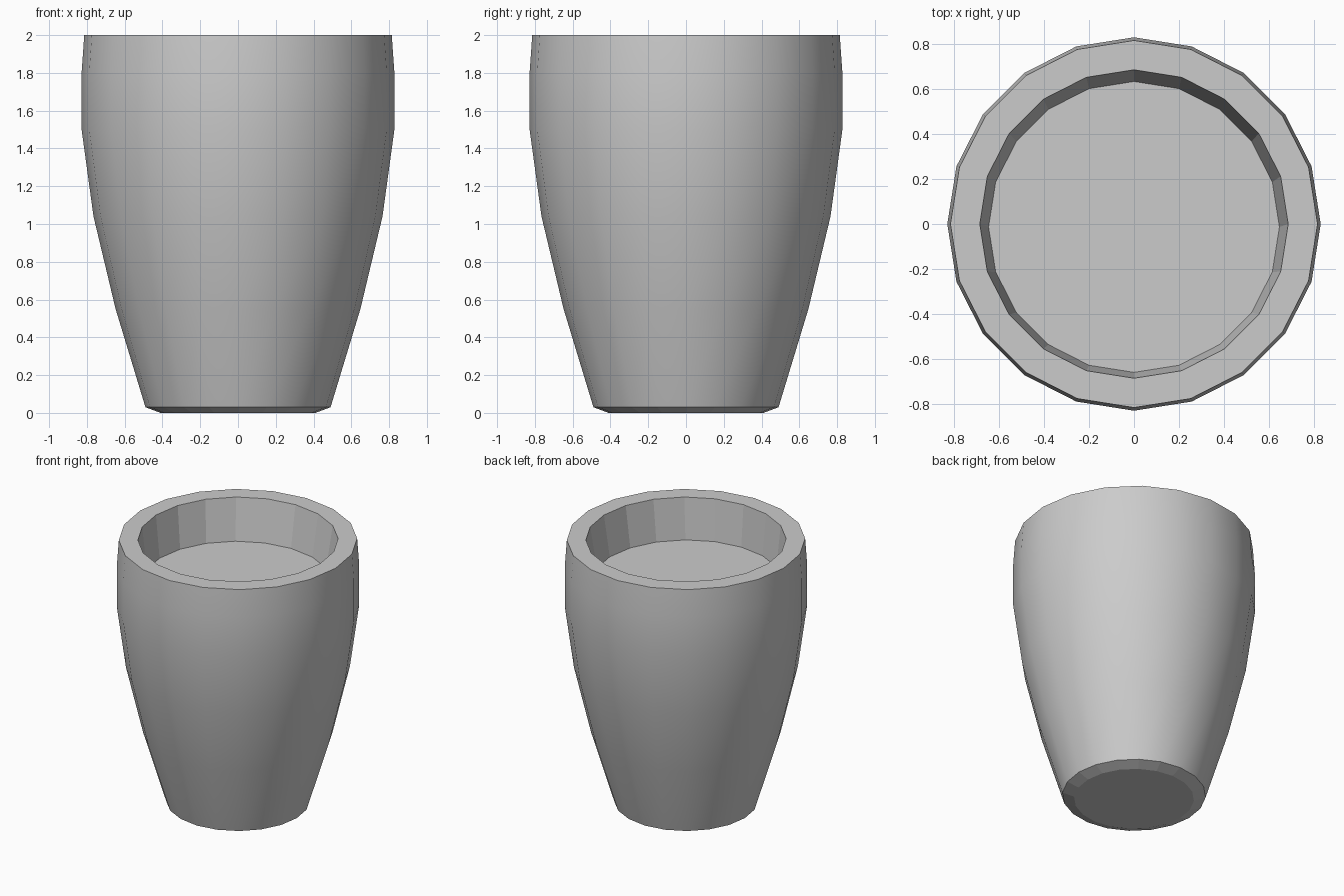
import bpy, bmesh
from math import sin, cos, pi

if "Cube" in bpy.data.objects:
    bpy.data.objects.remove(bpy.data.objects["Cube"])

SIDES = 20


def lathe(name, profile, cap_first=False, cap_last=False, smooth=()):
    """Stack rings given as (radius, z, y offset) and bridge them."""
    bm = bmesh.new()
    rings = []
    for r, z, dy in profile:
        rings.append([bm.verts.new((r * cos(2 * pi * i / SIDES),
                                    r * sin(2 * pi * i / SIDES) + dy, z))
                      for i in range(SIDES)])
    for k in range(len(rings) - 1):
        a, b = rings[k], rings[k + 1]
        for i in range(SIDES):
            j = (i + 1) % SIDES
            f = bm.faces.new((a[i], a[j], b[j], b[i]))
            f.smooth = k in smooth
    if cap_first:
        bm.faces.new(rings[0][::-1])
    if cap_last:
        bm.faces.new(rings[-1])
    bm.normal_update()
    mesh = bpy.data.meshes.new(name)
    bm.to_mesh(mesh)
    bm.free()
    ob = bpy.data.objects.new(name, mesh)
    bpy.context.collection.objects.link(ob)
    return ob


# Cup: chamfered foot, swelling smooth wall, flat rim, faceted inner wall, floor
lathe("cup_body", [
    (0.41, 0.0, 0), (0.49, 0.03, 0), (0.648, 0.55, 0), (0.765, 1.04, 0),
    (0.828, 1.5, 0), (0.828, 1.8, 0), (0.814, 2.0, 0),
    (0.684, 2.0, 0), (0.645, 1.69, -0.013),
], cap_first=True, cap_last=True, smooth=range(1, 6))
